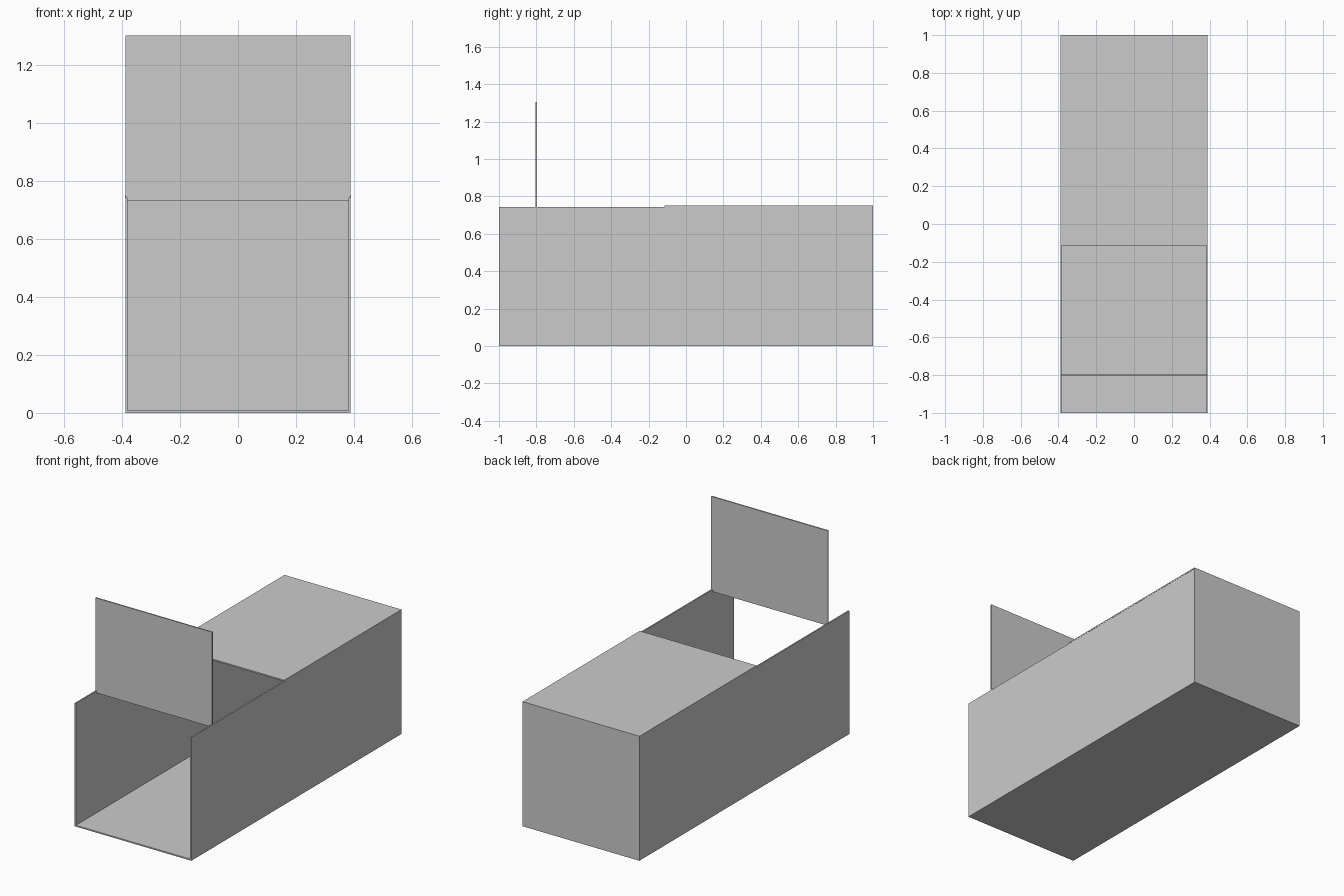
import bpy, bmesh
from mathutils import Vector

if "Cube" in bpy.data.objects:
    bpy.data.objects.remove(bpy.data.objects["Cube"])

T = 0.008          # sheet thickness
W = 0.389          # half width
H = 0.743          # wall height


def panel(name, lo, hi):
    """Axis-aligned sheet between two corners."""
    lo, hi = Vector(lo), Vector(hi)
    bm = bmesh.new()
    bmesh.ops.create_cube(bm, size=1)
    bmesh.ops.scale(bm, vec=hi - lo, verts=bm.verts)
    bmesh.ops.translate(bm, vec=(lo + hi) / 2, verts=bm.verts)
    mesh = bpy.data.meshes.new(name)
    bm.to_mesh(mesh)
    bm.free()
    obj = bpy.data.objects.new(name, mesh)
    bpy.context.collection.objects.link(obj)
    return obj


# Open-fronted box
panel("floor", (-W + T, -1, 0), (W - T, 1, T))
panel("left_wall", (-W, -1, 0), (-W + T, 1, H))
panel("right_wall", (W - T, -1, 0), (W, 1, H))
panel("back_wall", (-W + T, 1 - T, T), (W - T, 1, H))

# Lid over the rear part, resting on the walls
panel("rear_lid", (-W - 0.001, -0.116, H), (W + 0.001, 1, H + T))

# Raised upright panel spanning the walls near the front
panel("raised_gate", (-W, -0.8 - T / 2, 0.731), (W, -0.8 + T / 2, 1.303))
